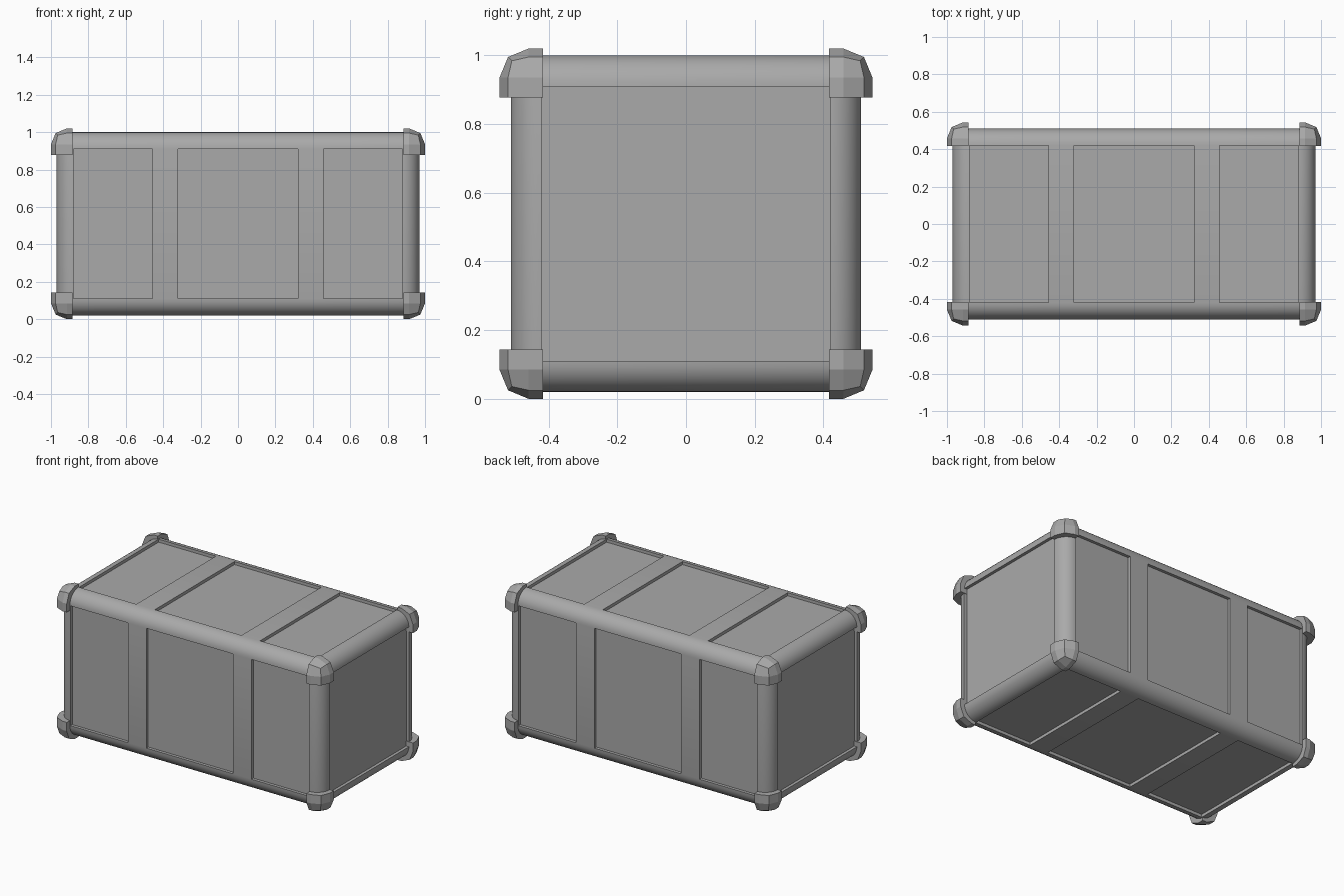
import bpy
import bmesh
import math
from mathutils import Matrix, Vector

default = bpy.data.objects.get("Cube")
if default:
    bpy.data.objects.remove(default, do_unlink=True)

grey = bpy.data.materials.new("plain grey")
grey.use_nodes = True
tone = (0.4, 0.4, 0.4, 1)
grey.diffuse_color = tone
grey.node_tree.nodes["Principled BSDF"].inputs["Base Color"].default_value = tone

MID = 0.51                              # height of the centre
HALF = Vector((0.97, 0.51, 0.49))       # half size of the crate
CAP_HALF = Vector((1.0, 0.543, 0.51))   # half size over the corner caps
CAP_IN = Vector((0.885, 0.417, 0.367))  # inner ends of the corner caps
ROUND, RECESS = 0.09, 0.02
STRAP = (0.32, 0.457)                   # inner and outer edge of a strap


def box_mesh(low, high):
    bm = bmesh.new()
    size = high - low
    matrix = Matrix.Translation((low + high) / 2) @ Matrix.Diagonal((*size, 1))
    bmesh.ops.create_cube(bm, size=1, matrix=matrix)
    return bm


def finish(bm, name):
    bmesh.ops.recalc_face_normals(bm, faces=bm.faces)
    mesh = bpy.data.meshes.new(name)
    bm.to_mesh(mesh)
    bm.free()
    mesh.materials.append(grey)
    obj = bpy.data.objects.new(name, mesh)
    obj.location.z = MID
    bpy.context.collection.objects.link(obj)
    return obj


# Crate body: rounded edge bars and straps around sunken panels
bm = box_mesh(-HALF, HALF)
bmesh.ops.bevel(bm, geom=bm.edges[:], offset=ROUND, offset_type='OFFSET',
                segments=8, profile=0.5, affect='EDGES')
for x in (-STRAP[1], -STRAP[0], STRAP[0], STRAP[1]):
    bmesh.ops.bisect_plane(bm, geom=bm.verts[:] + bm.edges[:] + bm.faces[:],
                           plane_co=(x, 0, 0), plane_no=(1, 0, 0))
bm.normal_update()
panels = []
for face in bm.faces:
    flat = max(abs(n) for n in face.normal) > 0.9999 and face.calc_area() > 0.08
    on_strap = STRAP[0] < abs(face.calc_center_median().x) < STRAP[1]
    if flat and not on_strap:
        panels.append(face)
sunk = bmesh.ops.extrude_discrete_faces(bm, faces=panels)["faces"]
bm.normal_update()
for face in sunk:
    bmesh.ops.translate(bm, verts=face.verts[:], vec=-face.normal * RECESS)
body = finish(bm, "crate_body")
bpy.ops.object.select_all(action='DESELECT')
body.select_set(True)
bpy.context.view_layer.objects.active = body
bpy.ops.object.shade_smooth_by_angle(angle=math.radians(30))

# Corner caps: faceted blocks, bevelled on the three outer edges
for sx, side in ((-1, "right"), (1, "left")):
    for sy, end in ((-1, "front"), (1, "back")):
        for sz, level in ((-1, "bottom"), (1, "top")):
            bm = box_mesh(CAP_IN, CAP_HALF)
            outer = [e for e in bm.edges
                     if sum(all(abs(v.co[i] - CAP_HALF[i]) < 1e-4 for v in e.verts)
                            for i in range(3)) == 2]
            bmesh.ops.bevel(bm, geom=outer, offset=0.085, offset_type='OFFSET',
                            segments=2, profile=0.5, affect='EDGES')
            bmesh.ops.scale(bm, vec=(sx, sy, sz), verts=bm.verts)
            finish(bm, f"corner_cap_{level}_{end}_{side}")
